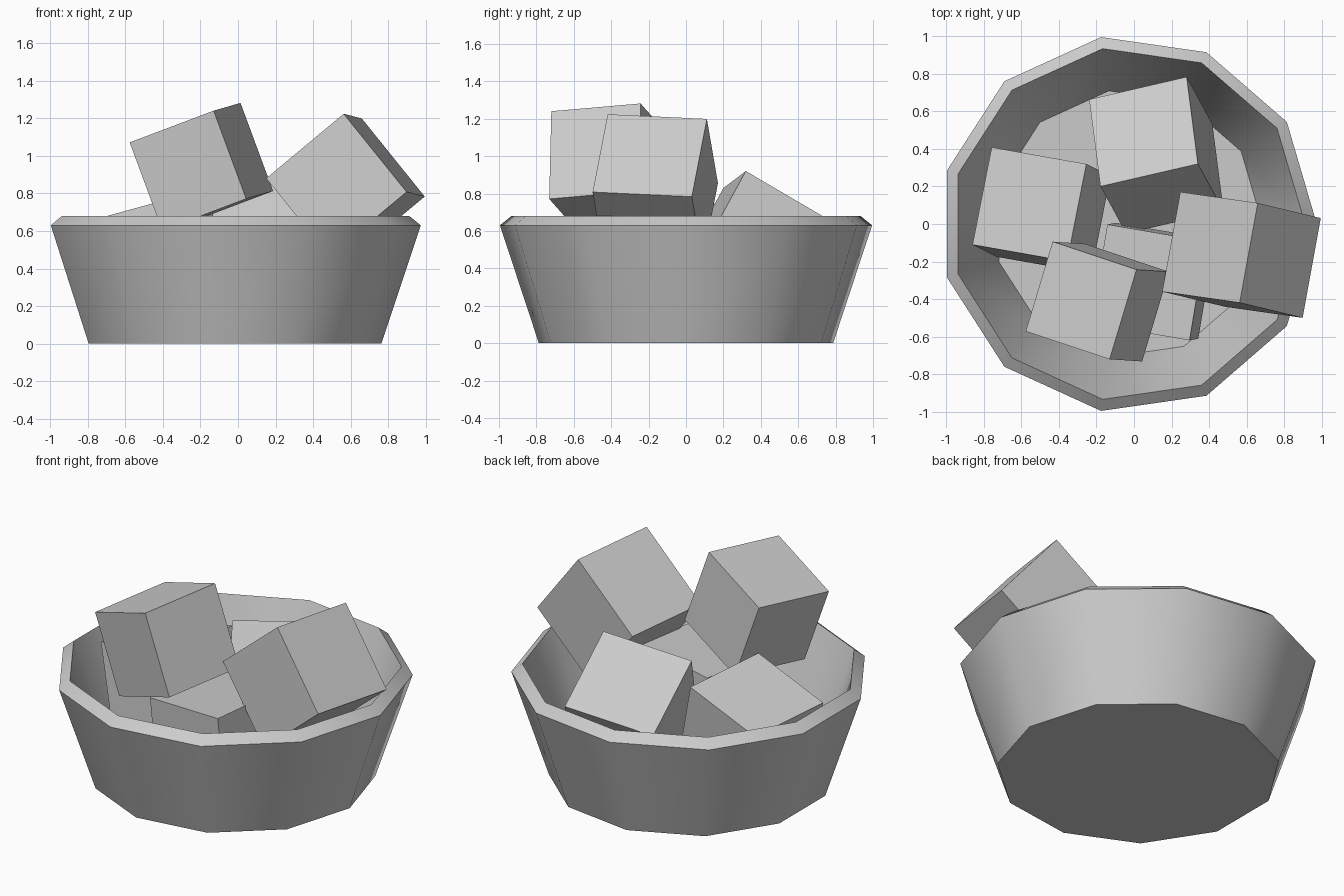
import bpy, bmesh, math
from mathutils import Vector, Matrix

if "Cube" in bpy.data.objects:
    bpy.data.objects.remove(bpy.data.objects["Cube"])

SIDES = 11
CX = -0.032


def finish(name, bm):
    bmesh.ops.recalc_face_normals(bm, faces=bm.faces)
    mesh = bpy.data.meshes.new(name)
    bm.to_mesh(mesh)
    bm.free()
    obj = bpy.data.objects.new(name, mesh)
    bpy.context.collection.objects.link(obj)
    return obj


# Bowl: rings of (radius, height) from underside, over the rim, to inner floor
def make_bowl(profile):
    bm = bmesh.new()
    rings = []
    for r, z in profile:
        angles = [2 * math.pi * i / SIDES for i in range(SIDES)]
        rings.append([bm.verts.new((CX + r * math.cos(a), r * math.sin(a), z)) for a in angles])
    for lower, upper in zip(rings, rings[1:]):
        for i in range(SIDES):
            j = (i + 1) % SIDES
            bm.faces.new((lower[i], lower[j], upper[j], upper[i]))
    bm.faces.new(rings[0])
    bm.faces.new(rings[-1])
    return finish("bowl", bm)


bowl = make_bowl([(0.795, 0), (1.005, 0.63), (0.943, 0.68), (0.716, 0.04)])
bpy.context.view_layer.objects.active = bowl
bowl.select_set(True)
bpy.ops.object.shade_smooth_by_angle(angle=math.radians(40))


# Cube: from one corner and two edge directions; third edge runs downward
def make_cube(name, corner, edge_a, edge_b, size):
    a = Vector(edge_a).normalized()
    b = Vector(edge_b)
    b = (b - a * b.dot(a)).normalized()
    c = a.cross(b)
    if c.z > 0:
        c = -c
    centre = Vector(corner) + (a + b + c) * size / 2
    bm = bmesh.new()
    bmesh.ops.create_cube(bm, size=size)
    rot = Matrix((a, b, a.cross(b))).transposed().to_4x4()
    bm.transform(Matrix.Translation(centre) @ rot)
    return finish(name, bm)


# Heap of tilted cubes
make_cube("upper_left_cube", (-0.13, -0.72, 1.24), (-0.45, 0.15, -0.17), (0.14, 0.48, 0.04), 0.5)
# right cube: second edge is the downward one, so its top faces are kept
make_cube("upper_right_cube", (0.15, -0.36, 0.88), (0.42, -0.06, 0.35), (0.09, 0.53, -0.03), 0.54)
make_cube("back_cube", (0.34, 0.32, 0.92), (-0.52, -0.12, -0.09), (-0.06, 0.46, -0.27), 0.54)
make_cube("left_cube", (-0.86, -0.11, 0.635), (0.51, -0.09, 0.14), (0.10, 0.515, -0.04), 0.53)
make_cube("middle_cube", (-0.23, -0.53, 0.62), (0.53, -0.09, 0.045), (0.07, 0.53, 0.015), 0.535)
